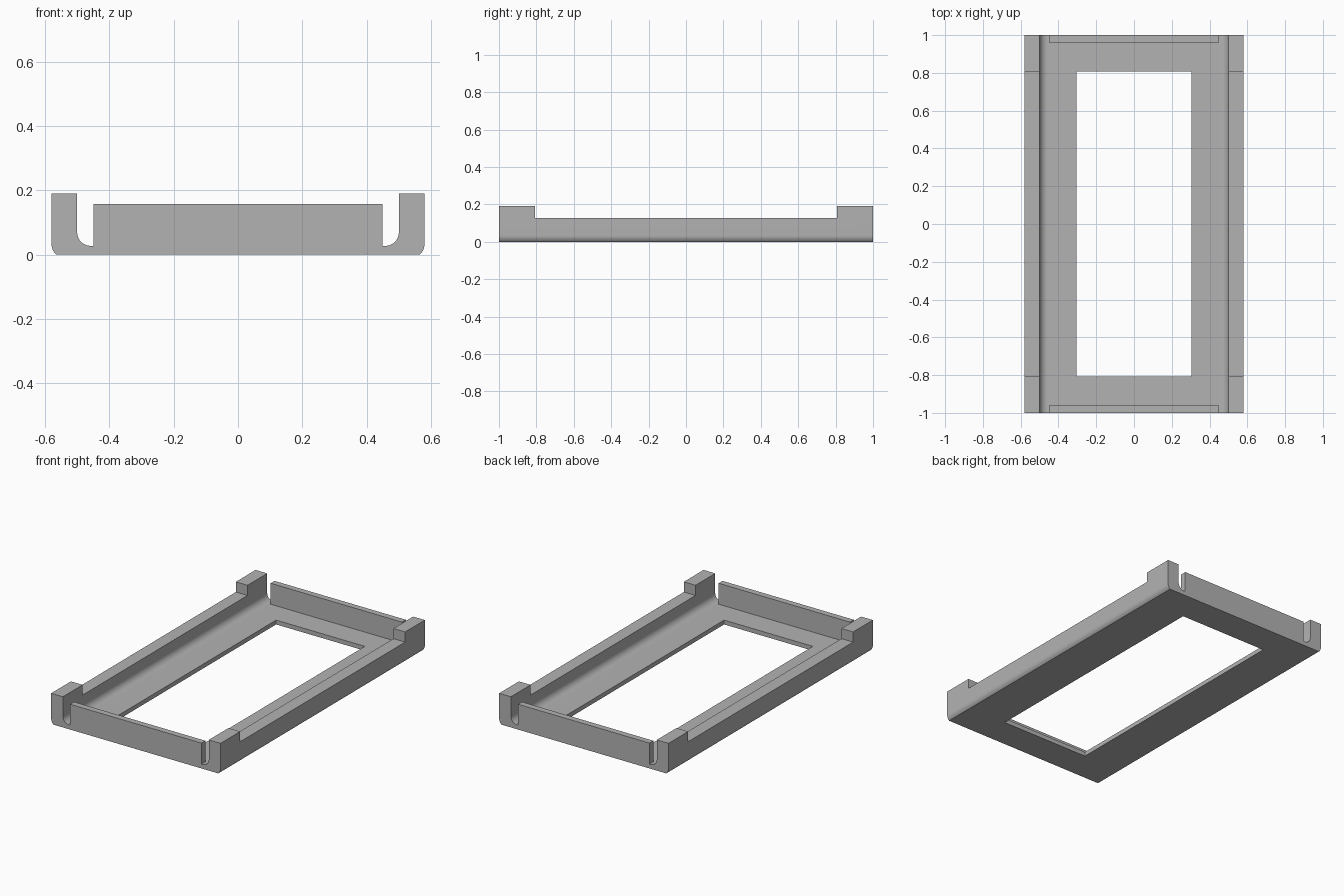
import bpy, bmesh, math

if "Cube" in bpy.data.objects:
    bpy.data.objects.remove(bpy.data.objects["Cube"])

HW, HL = 0.58, 1.0             # half width and half length
POST, RAIL, LIP, FLOOR = 0.19, 0.127, 0.157, 0.027
WALL, LIP_X, LIP_Y = 0.50, 0.45, 0.962
OPEN_X, OPEN_Y = 0.304, 0.807
R = 0.042                      # inner fillet radius

grey = bpy.data.materials.new("plain_grey")
grey.diffuse_color = (0.45, 0.45, 0.45, 1)
grey.use_nodes = True
grey.node_tree.nodes["Principled BSDF"].inputs["Base Color"].default_value = grey.diffuse_color


def extrude_profile(name, pts, y0, y1):
    """Extrude an x-z outline along y."""
    bm = bmesh.new()
    face = bm.faces.new([bm.verts.new((x, y0, z)) for x, z in pts])
    ext = bmesh.ops.extrude_face_region(bm, geom=[face])
    moved = [v for v in ext["geom"] if isinstance(v, bmesh.types.BMVert)]
    bmesh.ops.translate(bm, verts=moved, vec=(0, y1 - y0, 0))
    bmesh.ops.recalc_face_normals(bm, faces=bm.faces[:])
    me = bpy.data.meshes.new(name)
    bm.to_mesh(me)
    bm.free()
    ob = bpy.data.objects.new(name, me)
    bpy.context.collection.objects.link(ob)
    return ob


def cut(target, name, x, y, z0, z1):
    """Subtract a centred box of half sizes x, y."""
    box = extrude_profile(name, [(-x, z0), (x, z0), (x, z1), (-x, z1)], -y, y)
    box.hide_render = True
    box.hide_set(True)
    mod = target.modifiers.new(name, 'BOOLEAN')
    mod.operation = 'DIFFERENCE'
    mod.solver = 'EXACT'
    mod.object = box


# Right half of the section: rounded lower edge, post, filleted slot, end lip
half = []
for i in range(9):
    a = math.radians(-48 + 48 * i / 8)
    half.append((HW - 0.045 + 0.045 * math.cos(a),
                 0.0334 + 0.045 * math.sin(a)))
half[0] = (half[0][0], 0.0)
half += [(HW, POST), (WALL, POST)]
for i in range(11):
    a = math.radians(-90 * i / 10)
    half.append((WALL - R + R * math.cos(a), FLOOR + R + R * math.sin(a)))
half += [(LIP_X, FLOOR), (LIP_X, LIP)]
profile = half + [(-x, z) for x, z in reversed(half)]

# Tray body, hollowed between the end lips, with lowered rails and an open floor
tray = extrude_profile("tray_frame", profile, -HL, HL)
tray.data.materials.append(grey)
cut(tray, "inner_cutter", LIP_X, LIP_Y, FLOOR, 0.3)
cut(tray, "rail_cutter", 0.7, OPEN_Y, RAIL, 0.3)
cut(tray, "floor_cutter", OPEN_X, OPEN_Y, -0.1, 0.3)

# Apply the cuts, then smooth the rounded strips only
bpy.context.view_layer.objects.active = tray
tray.select_set(True)
for mod in list(tray.modifiers):
    bpy.ops.object.modifier_apply(modifier=mod.name)
for ob in [o for o in bpy.data.objects if o.name.endswith("_cutter")]:
    bpy.data.objects.remove(ob)
bpy.ops.object.shade_smooth_by_angle(angle=math.radians(30))
